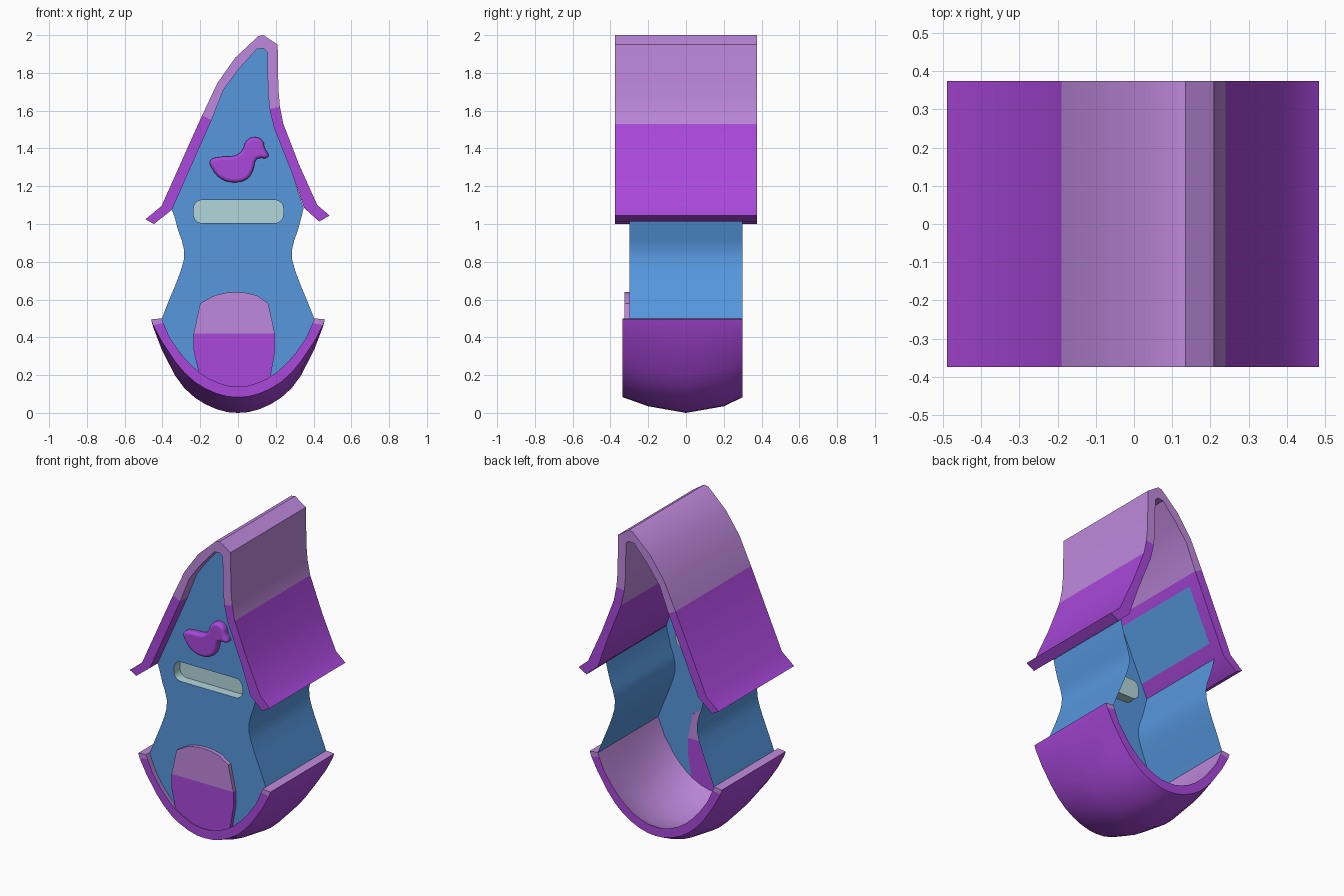
import bpy, bmesh, math

if "Cube" in bpy.data.objects:
    bpy.data.objects.remove(bpy.data.objects["Cube"])


def material(name, rgb):
    m = bpy.data.materials.new(name)
    m.diffuse_color = (*rgb, 1)
    m.use_nodes = True
    m.node_tree.nodes["Principled BSDF"].inputs["Base Color"].default_value = m.diffuse_color
    return m


VIVID = material("vivid_purple", (0.40, 0.065, 0.71))
LIGHT = material("light_purple", (0.52, 0.25, 0.72))
BLUE = material("blue", (0.093, 0.31, 0.73))
PALE = material("pale_aqua", (0.45, 0.68, 0.71))


def finish(name, bm, mats, angle=35, recalc=True):
    if recalc:
        bmesh.ops.recalc_face_normals(bm, faces=bm.faces)
    me = bpy.data.meshes.new(name)
    bm.to_mesh(me)
    bm.free()
    for m in mats:
        me.materials.append(m)
    ob = bpy.data.objects.new(name, me)
    bpy.context.collection.objects.link(ob)
    bpy.ops.object.select_all(action='DESELECT')
    ob.select_set(True)
    bpy.context.view_layer.objects.active = ob
    bpy.ops.object.shade_smooth_by_angle(angle=math.radians(angle))
    return ob


def ribbon(name, outer, inner, ys, rule, shift=lambda i, j: 0):
    """Thick strip between two profiles, swept along y; rule(kind, centre) picks the colour."""
    bm = bmesh.new()
    n = len(outer)
    O = [[bm.verts.new((x, y, z - shift(i, j))) for i, (x, z) in enumerate(outer)] for j, y in enumerate(ys)]
    I = [[bm.verts.new((x, y, z - shift(i, j))) for i, (x, z) in enumerate(inner)] for j, y in enumerate(ys)]

    def face(vs, kind):
        f = bm.faces.new(vs)
        f.material_index = rule(kind, f.calc_center_median())

    for j in range(len(ys) - 1):
        for i in range(n - 1):
            for rows, kind in ((O, "outer"), (I, "inner")):
                face((rows[j][i], rows[j][i + 1], rows[j + 1][i + 1], rows[j + 1][i]), kind)
        for e in (0, n - 1):
            face((O[j][e], O[j + 1][e], I[j + 1][e], I[j][e]), "tip")
    for j in (0, len(ys) - 1):
        for i in range(n - 1):
            face((O[j][i], O[j][i + 1], I[j][i + 1], I[j][i]), "cap")
    return finish(name, bm, [VIVID, LIGHT])


def mirrored(half):
    return [(-x, z) for x, z in reversed(half[1:])] + half


# Curved roof with a leaning peak
roof_out = [(-.49, 1.025), (-.405, 1.095), (-.19, 1.575), (-.11, 1.745), (-.015, 1.88), (.108, 1.995),
            (.135, 2.0), (.21, 1.95), (.214, 1.71), (.222, 1.62), (.24, 1.53), (.325, 1.31),
            (.42, 1.10), (.485, 1.045)]
roof_in = [(-.445, 1.0), (-.35, 1.075), (-.14, 1.55), (-.077, 1.71), (0, 1.815), (.098, 1.925),
           (.135, 1.93), (.156, 1.91), (.158, 1.71), (.167, 1.61), (.19, 1.51), (.28, 1.285),
           (.35, 1.085), (.43, 1.013)]


def roof_rule(kind, c):
    return int(c.z > (1.6 if kind == "cap" else 1.53))


ribbon("roof", roof_out, roof_in, [-.375, .375], roof_rule)

# Bowl-shaped base, bulging downwards in the middle
bowl_in = [(0, .14), (.05, .143), (.1, .157), (.155, .182), (.205, .215), (.255, .26), (.3, .31),
           (.36, .395), (.395, .475), (.405, .5)]
bowl_out = [(0, .083), (.055, .087), (.115, .103), (.175, .13), (.23, .165), (.285, .215), (.335, .275),
            (.405, .38), (.45, .465), (.46, .495)]
fade = [1, 1, 1, 1, 1, 1, .9, .5, .1, 0]
drop = [0, .048, .083, .048, 0]
N = len(fade) - 1


def bowl_rule(kind, c):
    return int(kind in ("inner", "tip") or (kind == "cap" and c.z > .47))


ribbon("base_bowl", mirrored(bowl_out), mirrored(bowl_in), [-.335, -.2, 0, .2, .3], bowl_rule,
       lambda i, j: drop[j] * fade[abs(i - N)])

# Thin waisted side walls, open at the back
neck = [(.407, .49), (.37, .585), (.33, .68), (.302, .755), (.287, .81), (.285, .86), (.298, .915),
        (.315, .96), (.337, 1.04), (.347, 1.085)]


def sheet(name, profile):
    bm = bmesh.new()
    a = [[bm.verts.new((x, y, z)) for x, z in profile] for y in (-.3, .3)]
    for i in range(len(profile) - 1):
        bm.faces.new((a[0][i], a[0][i + 1], a[1][i + 1], a[1][i]))
    finish(name, bm, [BLUE])


sheet("right_wall", neck)
sheet("left_wall", [(-x, z) for x, z in neck] + [(-.161, 1.49)])

# Front panel with a pale recessed slot
slot = []
for cx, cz, a0 in ((.195, 1.082, 0), (-.19, 1.082, 90), (-.19, 1.05, 180), (.195, 1.05, 270)):
    for k in range(6):
        t = math.radians(a0 + k * 18)
        slot.append((cx + .045 * math.cos(t), cz + .045 * math.sin(t)))
outline = neck + roof_in[-3:0:-1] + [(-x, z) for x, z in reversed(neck[:-1])]
outline += [(x, z - .015) for x, z in mirrored(bowl_in[:-1])]
bm = bmesh.new()
edges = []
for loop in (outline, slot):
    vs = [bm.verts.new((x, -.3, z)) for x, z in loop]
    edges += [bm.edges.new((vs[i - 1], vs[i])) for i in range(len(vs))]
bmesh.ops.triangle_fill(bm, edges=edges, use_beauty=True, normal=(0, -1, 0))
finish("front_panel", bm, [BLUE])

bm = bmesh.new()
rim = [bm.verts.new((x, -.3, z)) for x, z in slot]
floor = [bm.verts.new((x, -.24, z)) for x, z in slot]
for i in range(len(slot)):
    bm.faces.new((rim[i - 1], rim[i], floor[i], floor[i - 1]))
bm.faces.new(floor)
finish("slot_recess", bm, [PALE])

# Two-tone door
door = [(-.235, .42), (-.2, .58), (-.125, .622), (-.065, .636), (-.01, .64), (.04, .636), (.10, .622),
        (.16, .58), (.195, .42), (.195, .32), (.17, .18), (.1, .145), (0, .128), (-.1, .145),
        (-.205, .2), (-.235, .33)]
bm = bmesh.new()
f = bm.faces.new([bm.verts.new((x, -.325, z)) for x, z in door])
ext = bmesh.ops.extrude_face_region(bm, geom=[f], use_keep_orig=True)
for v in ext["geom"]:
    if isinstance(v, bmesh.types.BMVert):
        v.co.y = -.297
bmesh.ops.bisect_plane(bm, geom=bm.verts[:] + bm.edges[:] + bm.faces[:],
                       plane_co=(0, 0, .4205), plane_no=(0, 0, 1))
for f in bm.faces:
    f.material_index = int(f.calc_center_median().z > .4205)
finish("door", bm, [VIVID, LIGHT])

# Puffy bird above the slot
bird = [(.16, 1.355), (.142, 1.40), (.13, 1.44), (.09, 1.46), (.045, 1.44), (.022, 1.39), (-.015, 1.362),
        (-.1, 1.355), (-.148, 1.335), (-.135, 1.29), (-.09, 1.24), (-.015, 1.22), (.05, 1.24),
        (.08, 1.285), (.10, 1.345)]
cu = bpy.data.curves.new("bird", 'CURVE')
cu.dimensions = '2D'
cu.fill_mode = 'BOTH'
sp = cu.splines.new('BEZIER')
sp.bezier_points.add(len(bird) - 1)
for p, (x, z) in zip(sp.bezier_points, bird):
    p.co = (x, z, 0)
    p.handle_left_type = p.handle_right_type = 'AUTO'
sp.use_cyclic_u = True
sp.resolution_u = 3
cu.extrude = .012
cu.bevel_depth = .018
cu.bevel_resolution = 3
cu.offset = -.018
ob = bpy.data.objects.new("bird", cu)
bpy.context.collection.objects.link(ob)
ob.location.y = -.312
ob.rotation_euler.x = math.pi / 2
cu.materials.append(VIVID)
bpy.ops.object.select_all(action='DESELECT')
ob.select_set(True)
bpy.context.view_layer.objects.active = ob
bpy.ops.object.convert(target='MESH')
bpy.ops.object.shade_smooth_by_angle(angle=math.radians(45))
